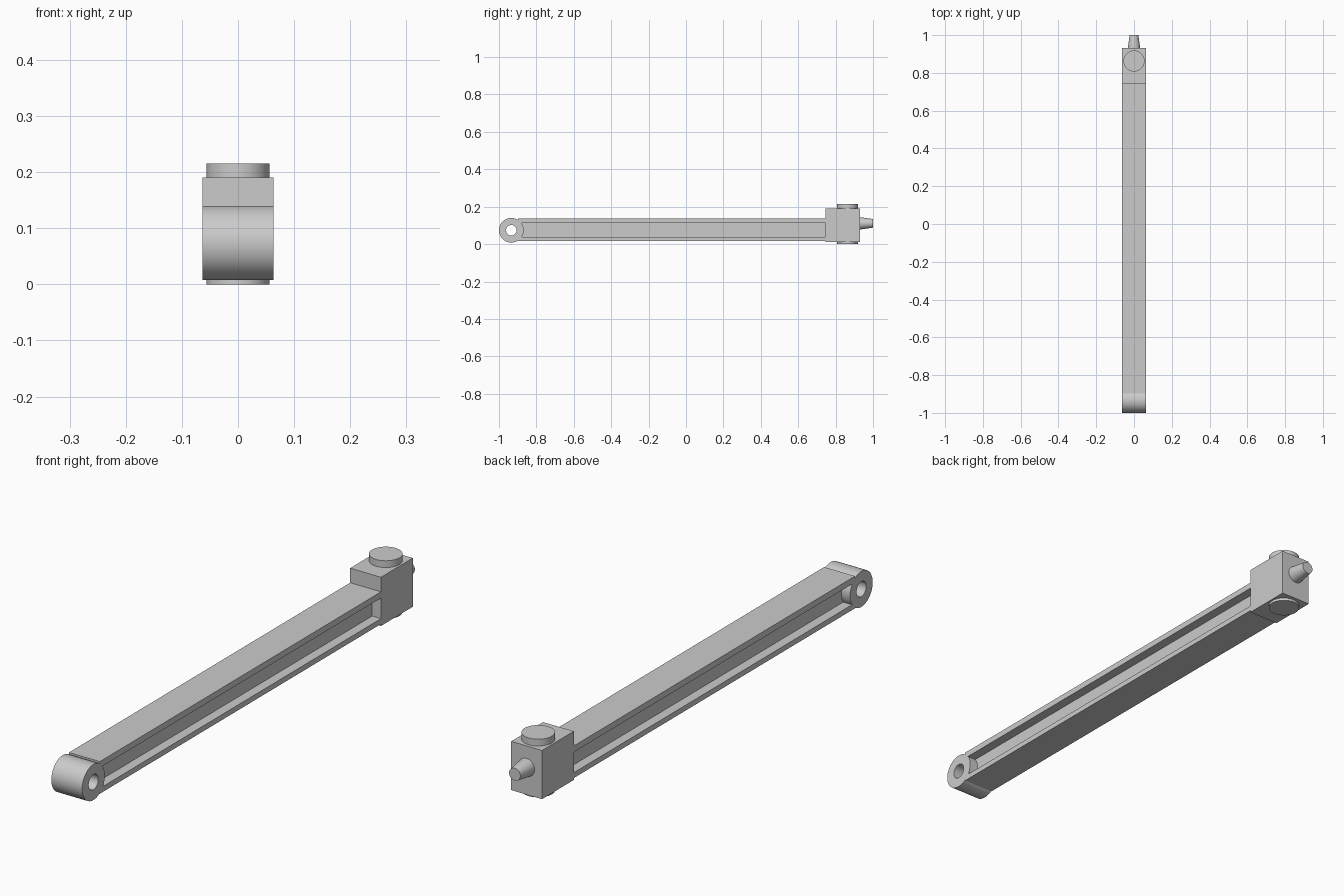
import bpy, bmesh
from math import cos, sin, pi

if "Cube" in bpy.data.objects:
    bpy.data.objects.remove(bpy.data.objects["Cube"])

W = 0.063          # half width of the arm
PIVOT_Y, PIVOT_Z = -0.934, 0.074


def finish(name, bm, smooth=False):
    bmesh.ops.recalc_face_normals(bm, faces=bm.faces)
    mesh = bpy.data.meshes.new(name)
    bm.to_mesh(mesh)
    bm.free()
    ob = bpy.data.objects.new(name, mesh)
    bpy.context.collection.objects.link(ob)
    if smooth:
        bpy.ops.object.select_all(action='DESELECT')
        ob.select_set(True)
        bpy.context.view_layer.objects.active = ob
        bpy.ops.object.shade_smooth_by_angle(angle=pi / 6)
    return ob


def extrude_y(name, profile, y0, y1):
    """Extrude an (x, z) outline along y."""
    bm = bmesh.new()
    face = bm.faces.new([bm.verts.new((x, y0, z)) for x, z in profile])
    new = bmesh.ops.extrude_face_region(bm, geom=[face])['geom']
    bmesh.ops.translate(bm, vec=(0, y1 - y0, 0),
                        verts=[v for v in new if isinstance(v, bmesh.types.BMVert)])
    return finish(name, bm)


def revolve(name, profile, place, closed, n=64):
    """Spin (radius, height) points; place maps (u, v, height) to xyz."""
    bm = bmesh.new()
    rings = [[bm.verts.new(place(r * cos(2 * pi * i / n), r * sin(2 * pi * i / n), h))
              for i in range(n)] for r, h in profile]
    pairs = list(zip(rings, rings[1:]))
    if closed:
        pairs.append((rings[-1], rings[0]))
    else:
        bm.faces.new(rings[0])
        bm.faces.new(rings[-1])
    for a, b in pairs:
        for i in range(n):
            j = (i + 1) % n
            bm.faces.new((a[i], a[j], b[j], b[i]))
    return finish(name, bm, True)


# Arm: I-beam with a recess along each side
web, z0, z1, z2, z3 = 0.027, 0.017, 0.037, 0.113, 0.136
half = [(W, z0), (W, z1), (web, z1), (web, z2), (W, z2), (W, z3)]
extrude_y("arm_beam", half + [(-x, z) for x, z in reversed(half)], -0.897, 0.745)

# Pivot eye with a through hole
revolve("pivot_eye", [(0.066, -W), (0.066, W), (0.028, W), (0.028, -W)],
        lambda u, v, h: (h, PIVOT_Y + u, PIVOT_Z + v), True)

# Head block
extrude_y("head_block", [(-W, 0.01), (W, 0.01), (W, 0.19), (-W, 0.19)], 0.745, 0.931)

# Vertical pin through the head
revolve("head_pin", [(0.056, 0.0), (0.056, 0.215)],
        lambda u, v, h: (u, 0.863 + v, h), False)

# Tapered nozzle on the end
revolve("end_nozzle", [(0.033, 0.92), (0.033, 0.931), (0.023, 1.0)],
        lambda u, v, h: (u, h, 0.111 + v), False, 48)
